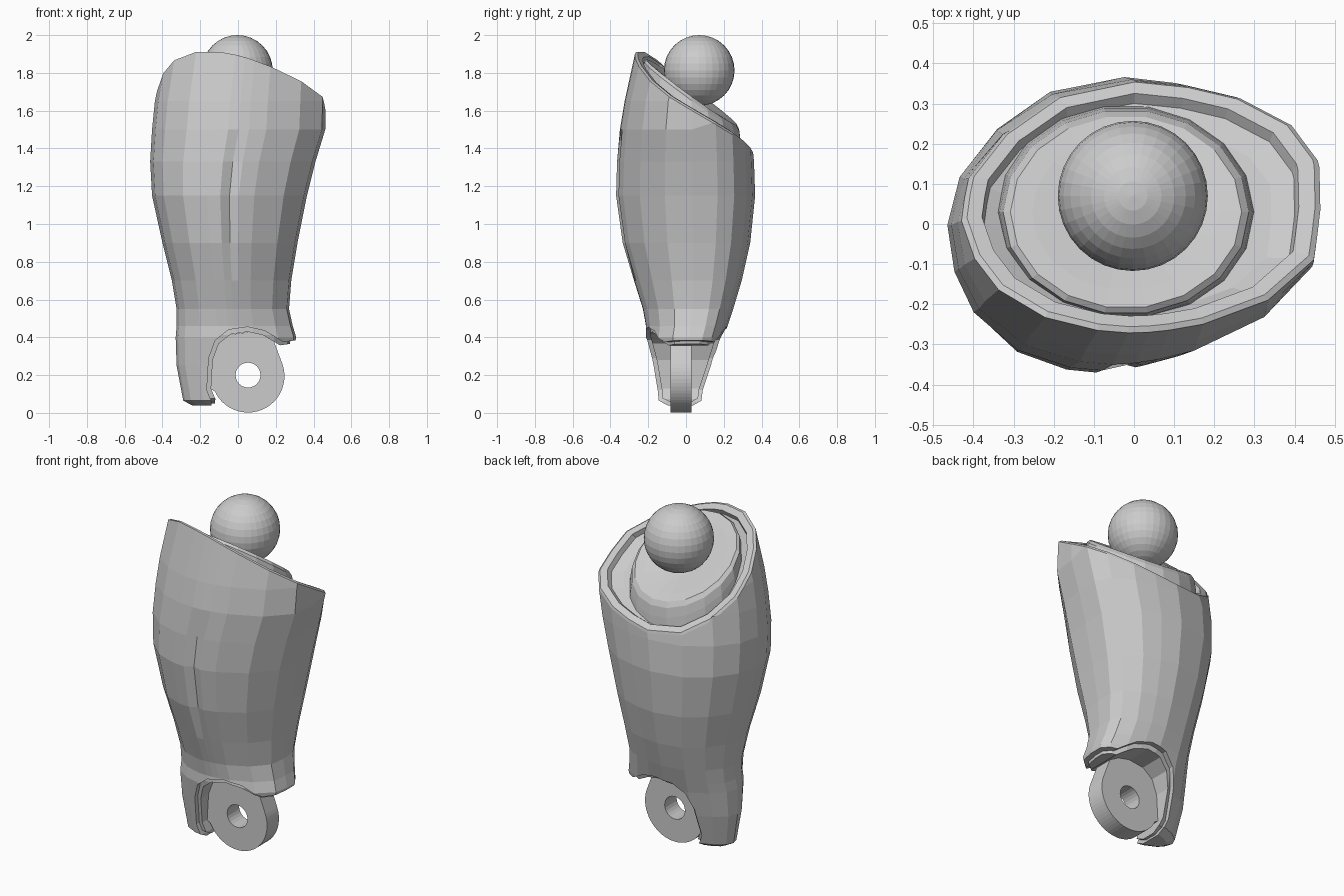
import bpy, bmesh
from math import sin, cos, radians, tau
from mathutils import Vector

if "Cube" in bpy.data.objects:
    bpy.data.objects.remove(bpy.data.objects["Cube"])

# Unit cross-section (left, front, right, back) and level bounds: z, x0, x1, y0, y1
SECTION = [(-1, 0), (-.96, -.32), (-.85, -.6), (-.6, -.86), (-.3, -.98), (-.12, -1), (0, -.99), (.12, -.965),
           (.32, -.90), (.70, -.66), (.96, -.30), (1, .1), (1, .46), (.90, .70), (.64, .88), (.36, .96),
           (.05, 1), (-.4, .9), (-.72, .65), (-.93, .33)]
GROOVE = 6
LEVELS = [(.038, -.24, .17, -.10, .05), (.065, -.29, .25, -.155, .10), (.25, -.325, .28, -.185, .155),
          (.40, -.33, .308, -.215, .20), (.46, -.325, .29, -.212, .22), (.55, -.325, .27, -.228, .25),
          (.70, -.35, .282, -.275, .295), (.90, -.40, .315, -.335, .34), (1.15, -.455, .365, -.37, .366),
          (1.33, -.465, .41, -.365, .36), (1.50, -.455, .462, -.35, .345),
          (1.65, -.44, .466, -.325, .335), (1.90, -.39, .466, -.27, .31), (2.2, -.33, .46, -.2, .28)]
# Arch outline of the lower cutout (x, z)
ARCH = [(.6, .42), (.31, .385), (.24, .375), (.20, .40), (.14, .435), (.05, .455), (-.05, .44),
        (-.12, .385), (-.155, .29), (-.165, .12), (-.14, .06), (-.135, -.1), (.6, -.1)]


def finish(bm, name):
    bmesh.ops.recalc_face_normals(bm, faces=bm.faces[:])
    me = bpy.data.meshes.new(name)
    bm.to_mesh(me)
    bm.free()
    ob = bpy.data.objects.new(name, me)
    bpy.context.collection.objects.link(ob)
    return ob


def loft(bm, rings):
    rows = [[bm.verts.new(p) for p in r] for r in rings]
    n = len(rows[0])
    for a, b in zip(rows, rows[1:]):
        for i in range(n):
            j = (i + 1) % n
            bm.faces.new((a[i], a[j], b[j], b[i]))
    bm.faces.new(rows[0][::-1])
    bm.faces.new(rows[-1])


def prism(name, pts, y0, y1):
    bm = bmesh.new()
    loft(bm, [[(x, y, z) for x, z in pts] for y in (y0, y1)])
    return finish(bm, name)


def subtract(ob, cutter):
    cutter.hide_render = True
    m = ob.modifiers.new("cut", 'BOOLEAN')
    m.operation, m.solver, m.object = 'DIFFERENCE', 'EXACT', cutter
    bpy.context.view_layer.objects.active = ob
    bpy.ops.object.modifier_apply(modifier=m.name)
    bpy.data.objects.remove(cutter)


def section_rings(levels, inset=0, lift=0):
    rings = []
    for z, x0, x1, y0, y1 in levels:
        ring = []
        for k, (u, v) in enumerate(SECTION):
            x = (x0 + x1) / 2 + u * ((x1 - x0) / 2 - inset)
            y = (y0 + y1) / 2 + v * ((y1 - y0) / 2 - inset)
            if k == GROOVE and .8 < z < 1.4:
                y += .022
            ring.append((x, y, z + lift))
        rings.append(ring)
    return rings


# Outer casing: slanted, slightly twisted top with a rim and a shallow recessed floor
bm = bmesh.new()
loft(bm, section_rings(LEVELS))
normal = Vector((.1, .84, 1)).normalized()
cut = bmesh.ops.bisect_plane(bm, geom=bm.verts[:] + bm.edges[:] + bm.faces[:], clear_outer=True,
                             plane_co=(0, 0, 1.665), plane_no=normal)
edges = [e for e in cut['geom_cut'] if isinstance(e, bmesh.types.BMEdge)]
face = bmesh.ops.edgeloop_fill(bm, edges=edges)['faces'][0]
for v in face.verts:
    v.co.z += .55 * v.co.x * v.co.y
centre = Vector((.0, .04, 1.635))
for scale, depth in ((.97, .01), (.91, .0), (.98, -.03), (.86, -.025)):
    face = bmesh.ops.extrude_discrete_faces(bm, faces=[face])['faces'][0]
    for v in face.verts:
        v.co = centre + (v.co - centre) * scale + normal * depth
casing = finish(bm, "casing")
subtract(casing, prism("arch_cutter", ARCH, -.6, .6))

# Inner liner that shows as a second lip inside the arch
bm = bmesh.new()
loft(bm, section_rings(LEVELS[:6], .025, .012))
liner = finish(bm, "arch_liner")
small = [(.06 + (x - .06) * .9, .2 + (z - .2) * .9) if -.1 < z and x < .6 else (x, z - .02) for x, z in ARCH]
subtract(liner, prism("liner_cutter", small, -.6, .6))

# Tilted collar around the ball
bm = bmesh.new()
rings = []
for s, dz in ((1.08, -.16), (1.05, -.07), (1.02, -.02), (.96, 0), (.78, -.005), (.3, -.03)):
    ring = []
    for i in range(18):
        a = tau * i / 18
        x, y = -.02 + .3 * s * cos(a), .03 + .25 * s * sin(a)
        ring.append((x, y, 1.718 - .72 * y - .08 * x + dz))
    rings.append(ring)
loft(bm, rings)
finish(bm, "collar")

# Joint ball
bpy.ops.mesh.primitive_uv_sphere_add(segments=32, ring_count=16, radius=.187, location=(-.003, .07, 1.813))
bpy.context.object.name = "joint_ball"

# Hinge tongue: rounded plate with a pin hole
C, R = (.053, .195), .193
arc = [(C[0] + R * cos(radians(a)), C[1] + R * sin(radians(a))) for a in range(205, 385, 6)]
tongue = prism("hinge_tongue", arc + [(.19, .38), (.15, .44), (-.08, .41), (-.15, .32), (-.17, .14)], -.082, .028)
hole = prism("hole_cutter", [(C[0] + .066 * cos(tau * i / 24), .2 + .066 * sin(tau * i / 24))
                             for i in range(24)], -.3, .3)
subtract(tongue, hole)
